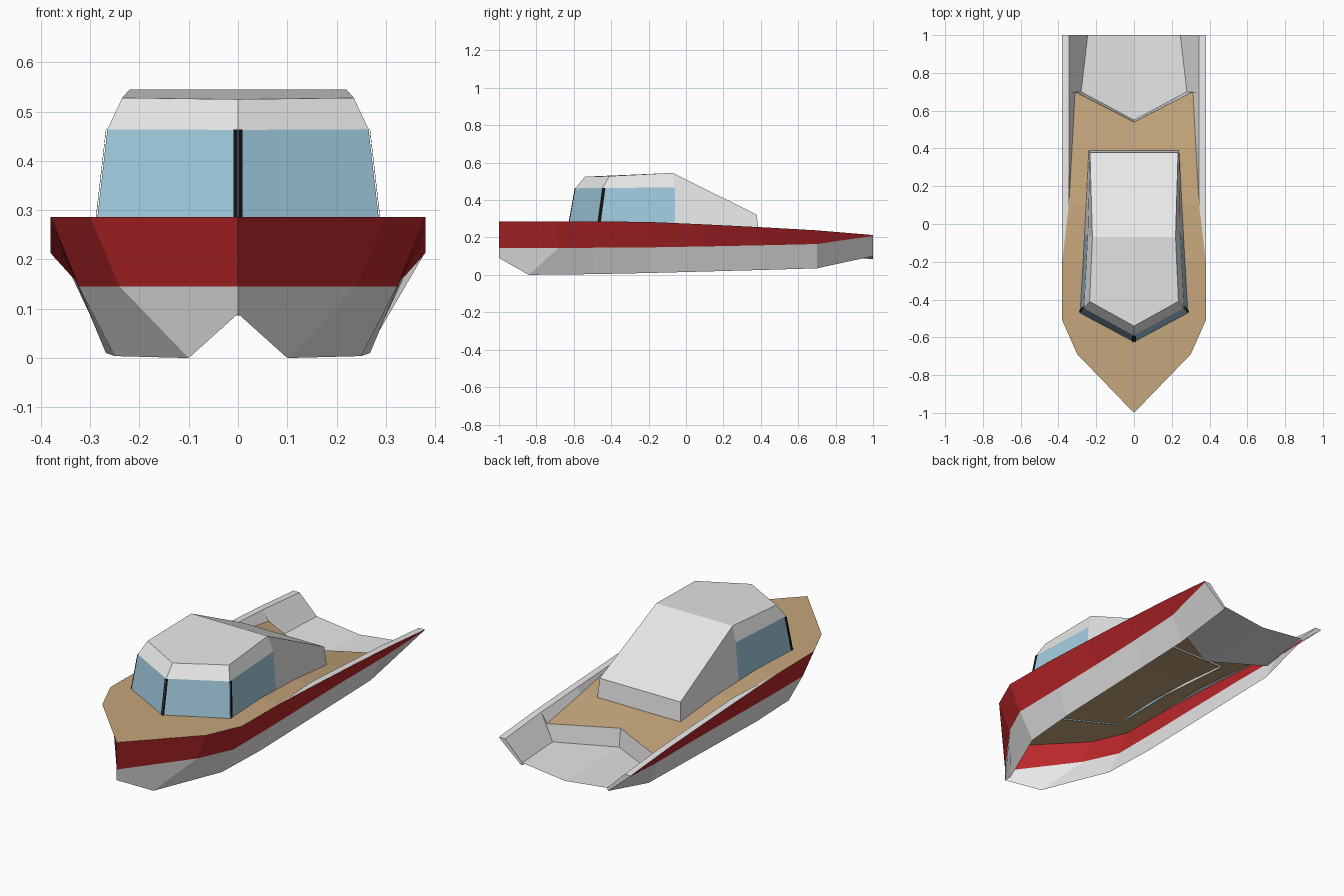
import bpy
from mathutils import Vector

if "Cube" in bpy.data.objects:
    bpy.data.objects.remove(bpy.data.objects["Cube"])


def material(name, rgb):
    m = bpy.data.materials.new(name)
    m.diffuse_color = (*rgb, 1)
    m.use_nodes = True
    m.node_tree.nodes["Principled BSDF"].inputs["Base Color"].default_value = m.diffuse_color
    return m


white = material("white_paint", (0.8, 0.8, 0.8))
red = material("red_paint", (0.5, 0.02, 0.024))
tan = material("tan_deck", (0.56, 0.38, 0.2))
blue = material("window_blue", (0.36, 0.6, 0.74))
black = material("black_trim", (0.006, 0.006, 0.006))


def build(name, faces, mats, ref):
    """Make faces given on +x, mirror them, and turn them away from ref."""
    verts, polys, idx, lookup = [], [], [], {}
    ref = Vector(ref)

    def vid(p):
        key = tuple(round(c, 5) + 0.0 for c in p)
        if key not in lookup:
            lookup[key] = len(verts)
            verts.append(key)
        return lookup[key]

    for pts, mi in faces:
        for s in (1, -1):
            ps = [Vector((p[0] * s, p[1], p[2])) for p in pts]
            ids = list(dict.fromkeys(vid(p) for p in ps))
            if len(ids) < 3:
                continue
            n = Vector()
            for a, b in zip(ps, ps[1:] + ps[:1]):
                n += a.cross(b)
            mid = sum(ps, Vector()) / len(ps)
            if n.dot(mid - ref) < 0:
                ids.reverse()
            polys.append(ids)
            idx.append(mi)
    me = bpy.data.meshes.new(name)
    me.from_pydata(verts, [], polys)
    for m in mats:
        me.materials.append(m)
    for p, mi in zip(me.polygons, idx):
        p.material_index = mi
    ob = bpy.data.objects.new(name, me)
    bpy.context.collection.objects.link(ob)
    return ob


def strip(a, b, mi=0):
    return [((a[i], a[i + 1], b[i + 1], b[i]), mi) for i in range(len(a) - 1)]


# Hull sides: rim, lower line of red band, bottom edge (open underneath)
rim = [(0, -1, .286), (.3, -.69, .286), (.38, -.51, .286), (.38, -.2, .283),
       (.38, .1, .27), (.38, .4, .255), (.38, .7, .238), (.38, 1, .213)]
band = [(0, -1, .145), (.24, -.68, .145), (.323, -.5, .145), (.325, -.2, .147),
        (.325, .1, .152), (.328, .4, .158), (.337, .7, .165), (.376, 1, .208)]
keel = [(0, -1, .09), (.1, -.84, 0), (.25, -.49, .004), (.268, -.2, .01),
        (.27, .1, .018), (.272, .4, .026), (.275, .7, .035), (.25, 1, .1)]
build("hull", strip(rim, band, 1) + strip(band, keel, 0), [white, red], (0, .1, .3))

# Deck, sinking below the rim towards the stern notch
edge = rim[:4] + [(.345, .1, .262), (.328, .4, .223), (.312, .7, .187)]
centre = [(0, p[1], p[2]) for p in edge[:-1]] + [(0, .54, .185)]
build("deck", strip(edge, centre), [tan], (0, 0, -5))

# Flat gunwale cap and the sloping inner wall
cap_in = [rim[3]] + [(.345, p[1], p[2]) for p in rim[4:]]
floor_edge = [(.28, .7, .1), (.245, 1, .115)]
floor_mid = [(0, .55, .09), (0, 1, .086)]
liner = strip(rim[3:], cap_in) + strip(cap_in[:4], edge[3:])
liner += strip(cap_in[3:], floor_edge)
liner += [((cap_in[3], edge[-1], floor_edge[0]), 0)]
build("gunwale", liner, [white], (0, 0, -5))

# Stern well floor, its front wall and the rear edges
build("well_floor", strip(floor_edge, floor_mid), [white], (0, 0, -5))
build("well_front_wall", [((edge[-1], centre[-1], floor_mid[0], floor_edge[0]), 0)],
      [white], (0, 0, -.1))
build("stern_edge", [((rim[-1], cap_in[-1], floor_edge[1], keel[-1], band[-1]), 0)],
      [white], (0, 0, .1))

# Cabin: base, window top and roof outlines from nose to back
F0, C0, M0, R0 = (0, -.625, .28), (.286, -.472, .28), (.263, -.06, .265), (.24, .39, .215)
F1, C1, M1 = (0, -.592, .463), (.265, -.447, .464), (.245, -.06, .468)
F2, C2, M2, R2 = (0, -.54, .525), (.235, -.41, .528), (.22, -.07, .545), (.233, .378, .322)


def mid(p):
    return (0, p[1], p[2])


cabin = strip([F0, C0, M0], [F1, C1, M1], 1) + strip([F1, C1, M1], [F2, C2, M2])
cabin += [((M0, R0, R2, M2, M1), 0), ((R0, R2, mid(R2), mid(R0)), 0)]
cabin += [((F2, C2, M2, mid(M2)), 0), ((M2, R2, mid(R2), mid(M2)), 0)]
build("cabin", cabin, [white, blue], (0, -.1, .3))


# Thin black window pillars lying just outside the glass
def pillar(low, low_next, top, top_next, width):
    a, b, c, d = map(Vector, (low, low_next, top, top_next))
    n = (b - a).cross(c - a).normalized() * .003
    u, v = (b - a).normalized() * width, (d - c).normalized() * width
    return ((a + n, a + u + n, c + v + n, c + n), 0)


build("window_pillars", [pillar(F0, C0, F1, C1, .009), pillar(C0, M0, C1, M1, .016)],
      [black], (0, -.1, .3))
